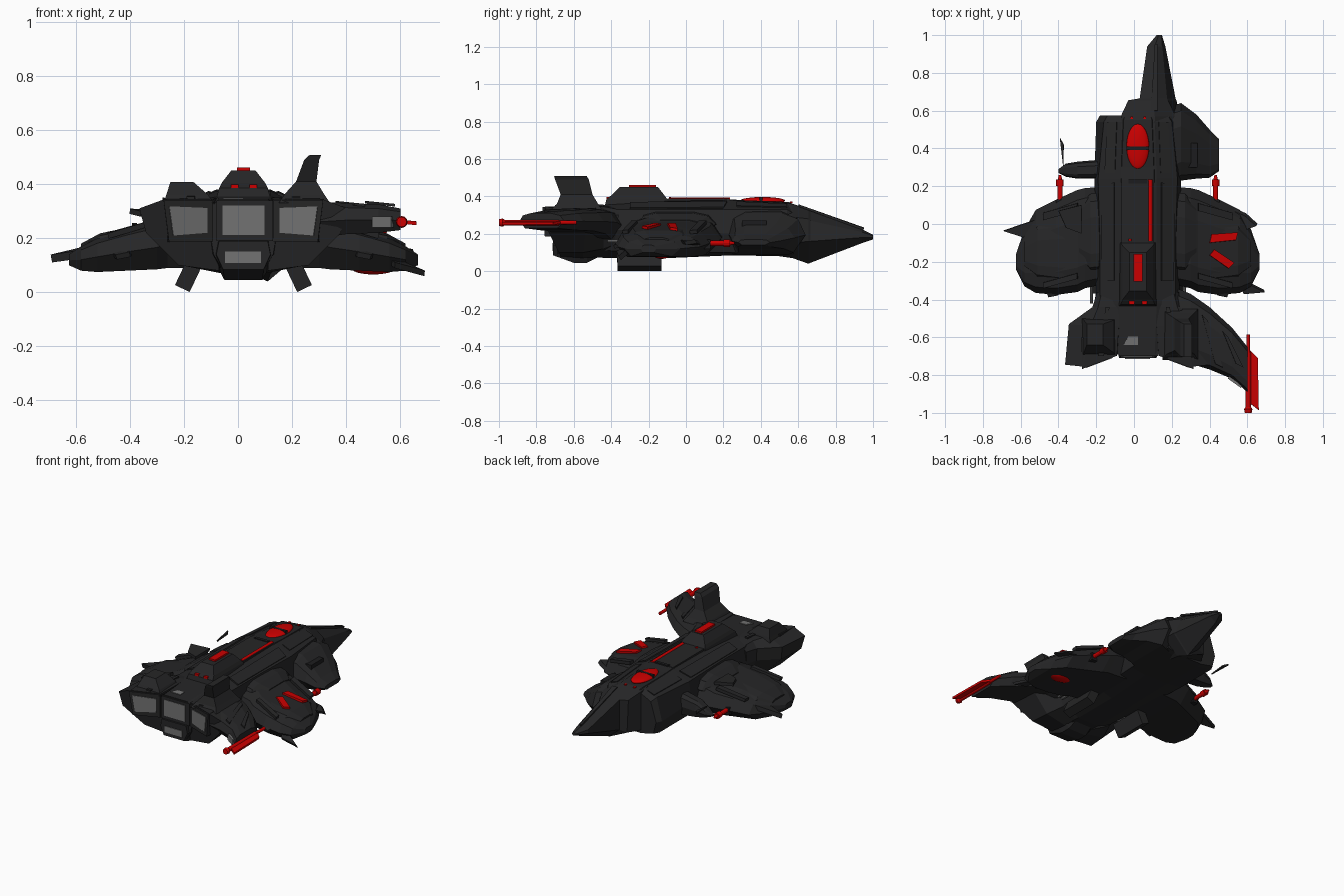
import bpy, bmesh, math
from mathutils import Vector

CX = 0.02  # hull centre line


def material(name, rgb):
    m = bpy.data.materials.new(name)
    m.diffuse_color = (*rgb, 1)
    return m


DARK = material("dark_armour", (0.019, 0.019, 0.02))
DEEP = material("dark_panel", (0.012, 0.012, 0.013))
RED = material("red_accent", (0.6, 0.0, 0.0))
GREY = material("exhaust_grey", (0.17, 0.17, 0.17))


def finish(name, bm, mat):
    bmesh.ops.recalc_face_normals(bm, faces=bm.faces[:])
    me = bpy.data.meshes.new(name)
    bm.to_mesh(me)
    bm.free()
    me.materials.append(mat)
    ob = bpy.data.objects.new(name, me)
    bpy.context.collection.objects.link(ob)
    return ob


def loft(name, rings, mat=DARK):
    """Skin a list of equal-length 3D rings and cap both ends."""
    bm = bmesh.new()
    vs = [[bm.verts.new(p) for p in r] for r in rings]
    n = len(vs[0])
    for a, b in zip(vs, vs[1:]):
        for i in range(n):
            bm.faces.new((a[i], a[(i + 1) % n], b[(i + 1) % n], b[i]))
    bm.faces.new(vs[0])
    bm.faces.new(vs[-1])
    return finish(name, bm, mat)


def half(y, *pts):
    """Ring across the hull from (half width, z) points, top to bottom."""
    return [(CX + w, y, z) for w, z in pts] + [(CX - w, y, z) for w, z in reversed(pts)]


def xring(x, yf, yb, zt, zb, s=1):
    """Aerofoil-like ring at x; s=-1 mirrors across the centre line."""
    L, m = yf - yb, zb + (zt - zb) * 0.45
    e = (zt - zb) * 0.15
    pts = [(yf, m), (yf - .1 * L, zt - e), (yf - .3 * L, zt), (yb + .24 * L, zt),
           (yb + .07 * L, zt - e), (yb, m), (yb + .12 * L, zb), (yf - .16 * L, zb)]
    return [(CX + s * (x - CX), y, z) for y, z in pts]


def rect(z, x0, x1, y0, y1):
    return [(x0, y0, z), (x1, y0, z), (x1, y1, z), (x0, y1, z)]


def plate(name, pts, t=0.012, mat=DARK):
    """Slab: a 3D polygon thickened along its normal."""
    p = [Vector(q) for q in pts]
    n = (p[1] - p[0]).cross(p[2] - p[0]).normalized() * t / 2
    return loft(name, [[q - n for q in p], [q + n for q in p]], mat)


def box(name, x0, x1, y0, y1, z0, z1, mat=DARK):
    return loft(name, [rect(z0, x0, x1, y0, y1), rect(z1, x0, x1, y0, y1)], mat)


def rod(name, x, z, prof, mat=RED, n=12):
    """Turned part along y from (y, radius) points."""
    return loft(name, [[(x + r * math.cos(math.tau * i / n), y, z + r * math.sin(math.tau * i / n))
                        for i in range(n)] for y, r in prof], mat)


def ellipsoid(name, c, r, mat):
    bpy.ops.mesh.primitive_uv_sphere_add(segments=24, ring_count=12, location=c)
    ob = bpy.context.object
    ob.name, ob.scale = name, r
    ob.data.materials.append(mat)
    bpy.ops.object.shade_smooth()


# main hull and belly
loft("main_hull", [
    half(-.69, (.09, .345), (.115, .32), (.12, .2), (.11, .14), (.08, .09)),
    half(-.42, (.1, .355), (.2, .33), (.22, .22), (.17, .11), (.08, .07)),
    half(-.1, (.1, .375), (.2, .33), (.22, .22), (.18, .1), (.08, .07)),
    half(.24, (.1, .38), (.21, .33), (.23, .2), (.2, .1), (.09, .085)),
    half(.54, (.09, .365), (.18, .33), (.22, .18), (.2, .1), (.09, .08)),
    half(.575, (.08, .35), (.16, .31), (.2, .18), (.18, .1), (.09, .08))])
loft("belly_engine", [
    half(-.71, (.09, .19), (.1, .14), (.075, .085)),
    half(-.6, (.1, .2), (.11, .12), (.07, .045)),
    half(-.53, (.1, .2), (.11, .12), (.07, .045)),
    half(-.46, (.1, .2), (.1, .12), (.06, .08))])

# offset broken nose spike
nose = [(.5, (-.07, .37), (.11, .37), (.22, .29), (.24, .15), (.12, .08), (-.07, .1)),
        (.57, (-.07, .36), (.11, .36), (.22, .29), (.24, .15), (.12, .07), (-.07, .1)),
        (.655, (-.03, .32), (.1, .335), (.18, .28), (.225, .16), (.11, .04), (-.02, .1)),
        (.665, (.03, .31), (.1, .33), (.175, .27), (.22, .16), (.11, .045), (.03, .11)),
        (.94, (.07, .205), (.11, .225), (.15, .21), (.166, .18), (.12, .15), (.07, .18)),
        (1.0, (.12, .185), (.13, .195), (.145, .19), (.148, .18), (.14, .17), (.12, .178))]
loft("nose_spike", [[(x, r[0], z) for x, z in r[1:]] for r in nose])
plate("nose_ridge", [(.09, .6, .352), (.125, .6, .352), (.125, .95, .225), (.11, .95, .228)], .012)

# forward fairings: whole on the right, broken on the left
loft("right_fairing", [xring(.18, .62, .2, .33, .09), xring(.25, .64, .23, .31, .1),
                       xring(.33, .58, .24, .25, .12), xring(.4, .5, .245, .2, .13),
                       xring(.45, .45, .28, .17, .14)])
box("fairing_vent", .22, .335, .3, .43, .2, .272, DEEP)
loft("left_broken_fairing", [xring(x, f, b, t, z) for x, f, b, t, z in
     [(-.18, .34, .24, .28, .14), (-.3, .33, .24, .25, .15), (-.36, .32, .25, .21, .16), (-.4, .29, .27, .18, .17)]])
plate("loose_shard", [(-.392, .455, .25), (-.372, .42, .25), (-.375, .31, .24)], .012)

# cockpit deck and canopy
loft("cockpit_deck", [half(.22, (.085, .386), (.105, .35)), half(.3, (.085, .38), (.105, .35)),
                      half(.55, (.075, .37), (.095, .33)), half(.63, (.05, .33), (.06, .3))])
ellipsoid("canopy", (CX, .41, .377), (.06, .12, .02), RED)
box("canopy_frame", CX - .06, CX + .06, .393, .41, .36, .398, DEEP)

# spine deck, red rail and sensor hump
box("spine_deck", CX - .085, CX + .085, -.1, .23, .36, .388)
box("spine_end_panel", CX - .05, CX + .05, .215, .235, .38, .393, DEEP)
rod("spine_rail", .087, .382, [(-.09, .013), (.235, .013)])
rod("spine_light", -.02, .388, [(-.09, .008), (-.08, .008)])
loft("hump", [rect(.33, -.085, .125, -.44, -.09), rect(.385, -.07, .11, -.425, -.1),
              rect(.405, -.06, .1, -.4, -.115), rect(.45, -.025, .065, -.355, -.15)])
box("hump_light", -.003, .044, -.305, -.16, .44, .461, RED)
for dx in (-.032, .036):
    box("hump_rear_light", CX + dx - .014, CX + dx + .014, -.425, -.405, .37, .398, RED)
    box("bow_light", CX + dx - .007, CX + dx + .007, .555, .57, .365, .372, RED)
plate("tail_marker", [(-.055, -.64, .347), (.02, -.64, .347), (.02, -.595, .349), (-.03, -.595, .349)], .008, GREY)

# parts that repeat on both sides
for s, side in ((1, "right"), (-1, "left")):
    def M(*pts):
        return [(CX + s * o, y, z) for o, y, z in pts]

    loft(side + "_engine_nacelle", [
        M((.05, -.36, .35), (.19, -.36, .33), (.215, -.36, .3), (.22, -.36, .22), (.18, -.36, .15), (.05, -.36, .08)),
        M((.1, -.44, .35), (.21, -.44, .345), (.24, -.44, .3), (.235, -.44, .22), (.19, -.44, .12), (.08, -.44, .08)),
        M((.1, -.54, .35), (.25, -.54, .35), (.365, -.53, .31), (.35, -.54, .22), (.23, -.55, .1), (.08, -.55, .07)),
        M((.11, -.69, .345), (.29, -.755, .345), (.385, -.745, .31), (.36, -.74, .22), (.24, -.68, .1), (.09, -.67, .08))])
    loft(side + "_engine_frame", [
        M((.11, -.6, .34), (.3, -.6, .35), (.3, -.6, .19), (.11, -.6, .19)),
        M((.112, -.698, .34), (.295, -.768, .342), (.275, -.755, .185), (.112, -.696, .188))])
    plate(side + "_exhaust", M((.135, -.706, .312), (.275, -.7585, .318), (.26, -.751, .21), (.135, -.704, .22)), .008, GREY)
    plate(side + "_nacelle_strip", M((.15, -.44, .352), (.17, -.44, .352), (.21, -.7, .35), (.18, -.7, .35)), .01)

    # weapon pod with overlapping armour
    loft(side + "_pod", [xring(x, f, b, t, z, s) for x, f, b, t, z in
         [(.16, .2, -.31, .3, .09), (.3, .19, -.34, .285, .09), (.34, .18, -.36, .265, .085), (.45, .13, -.375, .235, .08),
          (.56, .075, -.365, .2, .075), (.62, -.03, -.33, .17, .08), (.665, -.16, -.24, .14, .1)]])
    loft(side + "_pod_shoulder", [xring(x, f, b, t, z, s) for x, f, b, t, z in
         [(.18, .17, -.25, .325, .2), (.27, .16, -.26, .31, .2), (.33, .1, -.2, .275, .2)]])
    loft(side + "_pod_armour", [xring(x, f, b, t, z, s) for x, f, b, t, z in
         [(.37, .0, -.29, .253, .2), (.42, .02, -.31, .245, .18), (.55, -.0, -.29, .218, .16), (.62, -.08, -.23, .18, .13)]])
    for y0, y1 in ((.08, .04), (-.29, -.32)):
        plate(side + "_pod_rib", M((.32, y0 + .03, .262), (.5, y0 - .02, .212), (.5, y1 - .02, .208), (.32, y1 + .03, .262)), .02)
    plate(side + "_pod_tail_plate", M((.4, -.31, .18), (.5, -.31, .15), (.47, -.385, .13), (.42, -.375, .14)), .02)

    # forward gun
    gx = CX + s * .412
    rod(side + "_gun", gx, .15, [(.05, .014), (.2, .014), (.2, .02), (.235, .02), (.235, .012), (.26, .006)])
    box(side + "_gun_mount", gx - .02, gx + .02, .02, .13, .12, .17, DEEP)

    # belly fin and grey struts beside the engine
    plate(side + "_belly_fin", M((.185, -.37, .1), (.226, -.365, .014), (.226, -.13, .014), (.185, -.13, .1)), .06)
    for o in (.215, .245):
        rod(side + "_strut", CX + s * o, .16, [(-.42, .009), (-.3, .009)], GREY, 8)
    # armour panels beside the spine
    plate(side + "_hull_panel", M((.125, -.3, .366), (.19, -.3, .336), (.195, .2, .338), (.125, .22, .371)), .01)
    plate(side + "_bow_panel", M((.12, .27, .369), (.175, .27, .346), (.16, .54, .34), (.11, .54, .357)), .01)

# centre exhausts
box("centre_engine_frame", CX - .1, CX + .11, -.7, -.6, .19, .34)
box("centre_exhaust", CX - .077, CX + .078, -.703, -.69, .212, .32, GREY)
box("belly_exhaust", CX - .068, CX + .065, -.714, -.7, .108, .15, GREY)

# rear right wing with cannon
loft("rear_wing", [xring(x, f, b, t, z) for x, f, b, t, z in
     [(.2, -.33, -.7, .335, .16), (.3, -.37, -.74, .335, .2), (.4, -.44, -.77, .33, .215),
      (.52, -.55, -.82, .325, .22), (.6, -.65, -.89, .31, .23)]])
for x, y in ((.36, -.43), (.47, -.52)):
    plate("wing_rib", [(x, y - .05, .333), (x + .03, y - .08, .33), (x + .11, -.76, .322), (x + .07, -.74, .326)], .01)
plate("wing_exhaust", [(.5, -.812, .28), (.57, -.862, .28), (.57, -.862, .24), (.5, -.812, .24)], .014, GREY)
rod("wing_cannon", .605, .26, [(-1.0, .018), (-.98, .022), (-.97, .015), (-.68, .015), (-.68, .01), (-.585, .01)])
plate("cannon_blade", [(.615, -.67, .26), (.655, -.71, .256), (.66, -.985, .255), (.615, -.95, .26)], .014, RED)

# tail fin on the right, broken stub on the left
loft("tail_fin", [rect(.33, .15, .34, -.72, -.45), rect(.36, .17, .32, -.69, -.47), rect(.41, .215, .29, -.67, -.5),
                  rect(.49, .245, .3, -.7, -.52), rect(.508, .265, .308, -.705, -.53)])
loft("broken_tail_stub", [rect(.33, -.275, -.09, -.7, -.5), rect(.36, -.265, -.11, -.68, -.51),
                          rect(.408, -.25, -.165, -.64, -.53)])

# pod stripes, underside lamp and torn edge blades
plate("pod_stripe_front", [(.4, -.1, .252), (.54, -.085, .228), (.55, -.045, .222), (.41, -.055, .25)], .014, RED)
plate("pod_stripe_rear", [(.4, -.165, .252), (.5, -.235, .236), (.53, -.205, .23), (.425, -.135, .248)], .014, RED)
ellipsoid("pod_lamp", (.5, -.13, .088), (.08, .045, .022), RED)
plate("left_edge_blade", [(-.5, .03, .17), (-.69, -.035, .125), (-.58, -.07, .14), (-.5, -.06, .16)], .03)
plate("left_shoulder_blade", [(-.28, .1, .29), (-.4, .07, .3), (-.36, -.02, .29), (-.28, -.05, .29)], .02)
plate("right_edge_blade", [(.55, -.3, .12), (.62, -.32, .1), (.69, -.355, .07), (.58, -.365, .1)], .025)
plate("right_front_blade", [(.52, .08, .15), (.59, .05, .16), (.65, -.005, .15), (.58, -.03, .16)], .025)
